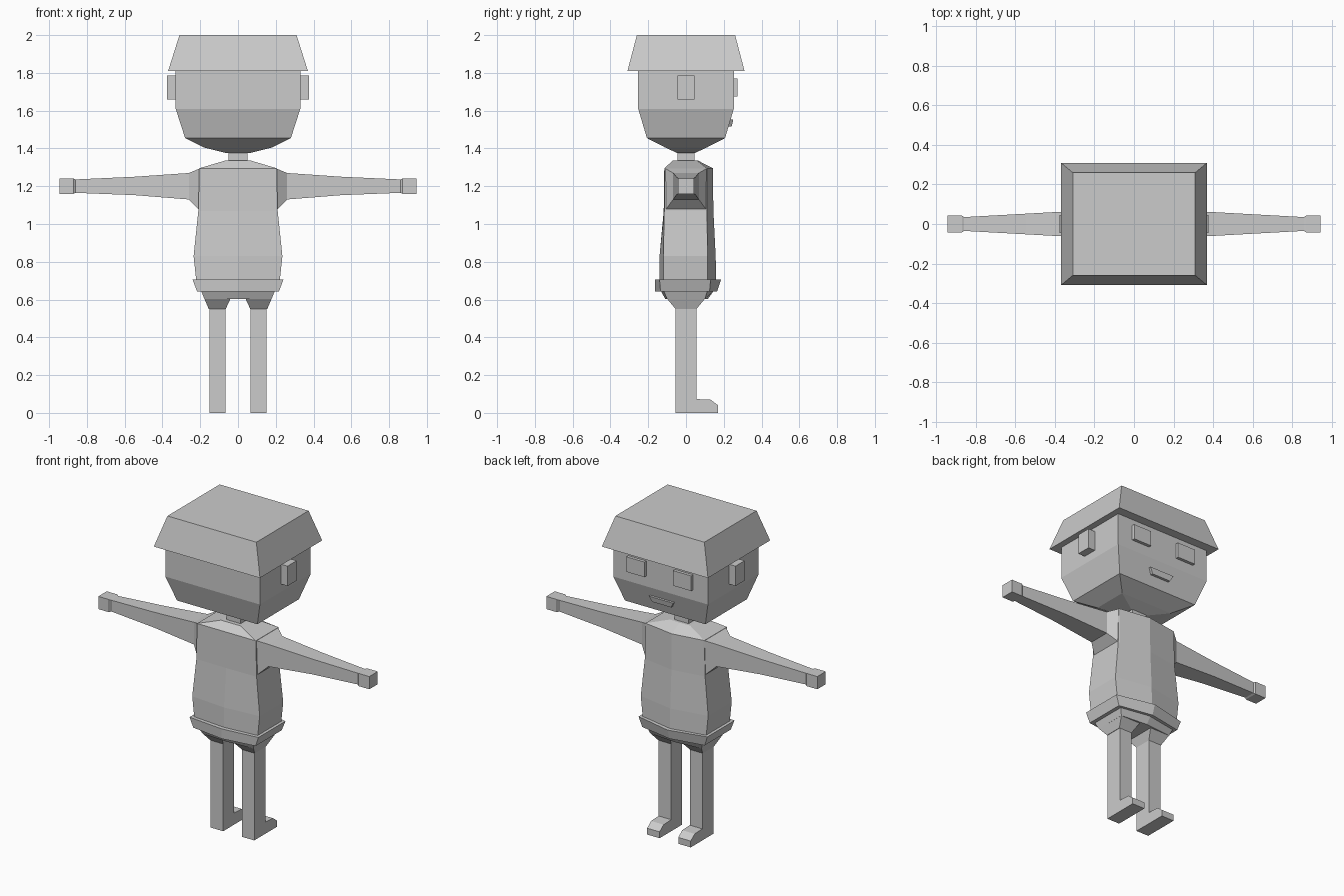
import bpy
import bmesh

default = bpy.data.objects.get("Cube")
if default:
    bpy.data.objects.remove(default, do_unlink=True)

GREY = (0.6, 0.6, 0.6, 1.0)
grey = bpy.data.materials.new("plain grey")
grey.use_nodes = True
grey.diffuse_color = GREY
for node in grey.node_tree.nodes:
    if node.type == 'BSDF_PRINCIPLED':
        node.inputs["Base Color"].default_value = GREY


def loft(name, rings, mirror=False):
    """Bridge equal-length rings of points into a closed, flat-shaded solid."""
    bm = bmesh.new()
    loops = [[bm.verts.new(p) for p in ring] for ring in rings]
    count = len(loops[0])
    for low, high in zip(loops, loops[1:]):
        for i in range(count):
            j = (i + 1) % count
            bm.faces.new((low[i], low[j], high[j], high[i]))
    bm.faces.new(loops[0][::-1])
    bm.faces.new(loops[-1])
    bmesh.ops.recalc_face_normals(bm, faces=bm.faces)
    mesh = bpy.data.meshes.new(name)
    bm.to_mesh(mesh)
    bm.free()
    mesh.materials.append(grey)
    obj = bpy.data.objects.new(name, mesh)
    bpy.context.collection.objects.link(obj)
    if mirror:
        obj.modifiers.new("Mirror", 'MIRROR')
    return obj


def rect(x0, x1, y0, y1, z):
    return [(x0, y0, z), (x1, y0, z), (x1, y1, z), (x0, y1, z)]


def hexagon(z, half, back, back_mid, face, face_mid):
    """Body section with a shallow ridge down the middle of each broad side."""
    return [(-half, back, z), (0, back_mid, z), (half, back, z),
            (half, face, z), (0, face_mid, z), (-half, face, z)]


def box(name, x0, x1, y0, y1, z0, z1, mirror=False):
    return loft(name, [rect(x0, x1, y0, y1, z) for z in (z0, z1)], mirror)


# Head, hair, neck
loft("head", [rect(-x, x, -y, y, z) for x, y, z in (
    (0.06, 0.045, 1.375), (0.18, 0.11, 1.405), (0.28, 0.207, 1.455),
    (0.33, 0.253, 1.61), (0.33, 0.253, 1.82))])
loft("hair_cap", [rect(-0.37, 0.37, -0.31, 0.31, 1.81),
                  rect(-0.31, 0.31, -0.26, 0.26, 2.0)])
box("neck", -0.05, 0.05, -0.045, 0.045, 1.32, 1.39)

# Ears, eyes, mouth
box("ears", 0.325, 0.377, -0.045, 0.045, 1.66, 1.785, True)
box("eyes", 0.1, 0.226, 0.245, 0.272, 1.675, 1.77, True)
loft("mouth", [rect(-0.065, 0.065, 0.215, 0.242, 1.517),
               rect(-0.085, 0.085, 0.225, 0.25, 1.552)])

# Torso
loft("torso", [
    hexagon(0.69, 0.22, -0.12, -0.14, 0.115, 0.16),
    hexagon(0.83, 0.235, -0.12, -0.14, 0.115, 0.157),
    hexagon(1.07, 0.21, -0.115, -0.118, 0.11, 0.145),
    hexagon(1.295, 0.205, -0.115, -0.115, 0.11, 0.142),
    hexagon(1.335, 0.07, -0.07, -0.07, 0.06, 0.065)])

# Waistband and pelvis
loft("waistband", [
    hexagon(0.643, 0.217, -0.135, -0.165, 0.125, 0.165),
    hexagon(0.705, 0.24, -0.14, -0.165, 0.13, 0.185)])
loft("pelvis", [
    hexagon(0.603, 0.178, -0.1, -0.11, 0.1, 0.115),
    hexagon(0.65, 0.197, -0.12, -0.135, 0.115, 0.15)])

# Shorts legs
loft("shorts_legs", [rect(0.065, 0.155, -0.055, 0.055, 0.55),
                     rect(0.04, 0.178, -0.1, 0.1, 0.604)], True)

# Legs with feet, as one side profile given a width
leg_profile = [(-0.055, 0), (0.17, 0), (0.17, 0.04), (0.13, 0.07),
               (0.055, 0.073), (0.055, 0.56), (-0.055, 0.56)]
loft("legs_and_feet", [[(x, y, z) for y, z in leg_profile]
                       for x in (0.065, 0.152)], True)

# Shoulders, arms and hands along x
arm_sections = [  # x, half depth, bottom, top
    (0.2, 0.112, 1.07, 1.295), (0.26, 0.068, 1.13, 1.27),
    (0.55, 0.052, 1.153, 1.25), (0.86, 0.035, 1.165, 1.236),
    (0.87, 0.042, 1.16, 1.24), (0.945, 0.042, 1.16, 1.24)]
loft("arms", [[(x, -d, low), (x, d, low), (x, d, top), (x, -d, top)]
              for x, d, low, top in arm_sections], True)
